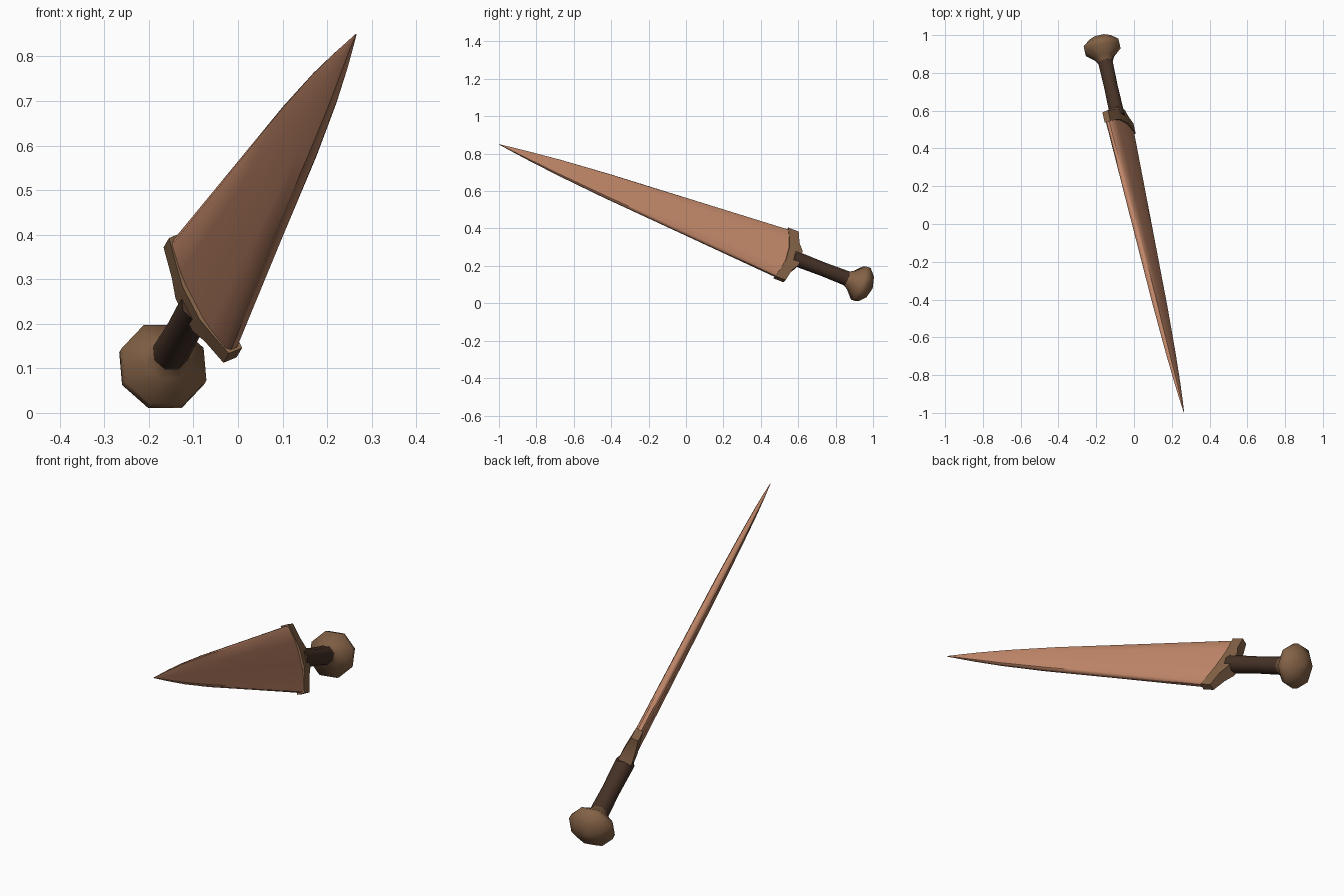
import bpy, bmesh, math
from mathutils import Vector, Matrix

if "Cube" in bpy.data.objects:
    bpy.data.objects.remove(bpy.data.objects["Cube"])

# Local frame: origin at the blade tip, Z runs tip -> pommel, Y is blade width, X is thickness
TIP = Vector((0.265, -1.0, 0.85))
D = Vector((-0.445, 1.985, -0.765)).normalized()
W = Vector((-0.45, 0.24, 0.86))
W = (W - D * W.dot(D)).normalized()
N = W.cross(D)
FRAME = Matrix.Translation(TIP) @ Matrix((N, W, D)).transposed().to_4x4()


def material(name, col):
    m = bpy.data.materials.new(name)
    m.diffuse_color = (*col, 1)
    m.use_nodes = True
    m.node_tree.nodes["Principled BSDF"].inputs["Base Color"].default_value = m.diffuse_color
    return m


copper = material("copper", (0.55, 0.25, 0.145))
brown = material("bronze brown", (0.23, 0.122, 0.062))
dark = material("dark grip", (0.062, 0.032, 0.02))


def loft(name, rings, mat, angle):
    """Skin a list of equal-length closed rings and cap both ends."""
    bm = bmesh.new()
    vs = [[bm.verts.new(p) for p in r] for r in rings]
    n = len(rings[0])
    for a, b in zip(vs, vs[1:]):
        for i in range(n):
            j = (i + 1) % n
            bm.faces.new((a[i], a[j], b[j], b[i]))
    bm.faces.new(vs[0])
    bm.faces.new(vs[-1])
    bmesh.ops.recalc_face_normals(bm, faces=bm.faces)
    me = bpy.data.meshes.new(name)
    bm.to_mesh(me)
    bm.free()
    me.transform(FRAME)
    me.materials.append(mat)
    ob = bpy.data.objects.new(name, me)
    bpy.context.collection.objects.link(ob)
    bpy.ops.object.select_all(action='DESELECT')
    ob.select_set(True)
    bpy.context.view_layer.objects.active = ob
    bpy.ops.object.shade_smooth_by_angle(angle=math.radians(angle))


def lathe(name, profile, mat, angle, sides=8):
    loft(name, [[(r * math.cos(2 * math.pi * i / sides),
                  r * math.sin(2 * math.pi * i / sides), s)
                 for i in range(sides)] for s, r in profile], mat, angle)


# Blade: flattened section with softened edges, (distance, half width, half thickness)
quarter = [(0.35, 1.0), (0.75, 0.93), (1.0, 0.5)]
half = quarter + [(1.0, 0.0)] + [(n, -w) for n, w in reversed(quarter)]
section = half + [(-n, w) for n, w in reversed(half)]
stations = [(0.0, 0.001, 0.001), (0.08, 0.011, 0.006), (0.18, 0.024, 0.010),
            (0.35, 0.044, 0.014), (0.626, 0.069, 0.018), (1.07, 0.101, 0.020),
            (1.70, 0.147, 0.022)]
loft("blade", [[(n * t, w * hw, s) for n, w in section] for s, hw, t in stations],
     copper, 40)

# Guard: chevron band, (half width, blade-side offset, grip-side offset, half thickness)
side = [(0.150, -0.050, 0.010, 0.017), (0.083, -0.030, 0.029, 0.026),
        (0.042, -0.020, 0.056, 0.031)]
spans = side + [(-w, a, b, t) for w, a, b, t in reversed(side)]
loft("guard", [[(-t, w, 1.70 + a), (t, w, 1.70 + a), (t, w, 1.70 + b), (-t, w, 1.70 + b)]
               for w, a, b, t in spans], brown, 30)

# Grip
lathe("grip", [(1.72, 0.042), (1.90, 0.039), (2.045, 0.042)], dark, 60)

# Pommel: flared neck into a domed octagonal cap
lathe("pommel", [(2.035, 0.042), (2.06, 0.055), (2.105, 0.102), (2.132, 0.102),
                 (2.168, 0.062), (2.184, 0.012)], brown, 50)
